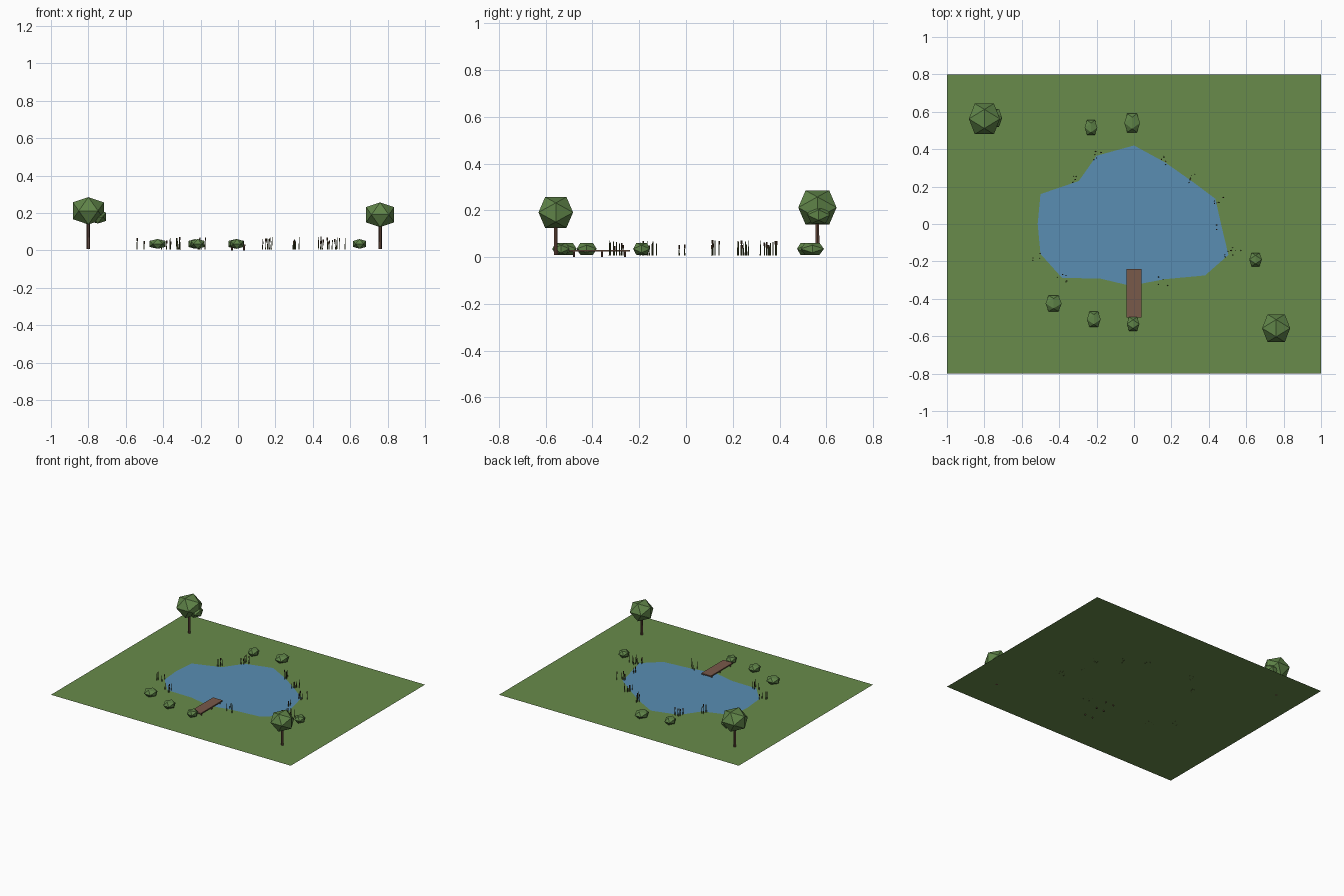
import bpy, bmesh, math, random
from mathutils import Vector

if "Cube" in bpy.data.objects:
    bpy.data.objects.remove(bpy.data.objects["Cube"])

random.seed(4)
GROUND_Z = 0.008


def material(name, rgb):
    m = bpy.data.materials.new(name)
    m.diffuse_color = (*rgb, 1)
    m.use_nodes = True
    m.node_tree.nodes["Principled BSDF"].inputs["Base Color"].default_value = m.diffuse_color
    return m


GRASS = material("grass green", (0.14, 0.26, 0.07))
WATER = material("water blue", (0.10, 0.27, 0.45))
LEAF = material("leaf green", (0.115, 0.23, 0.065))
BARK = material("bark brown", (0.12, 0.06, 0.04))
WOOD = material("dock wood", (0.19, 0.10, 0.068))
REED = material("reed olive", (0.085, 0.10, 0.03))
HEAD = material("reed head brown", (0.08, 0.04, 0.02))


def finish(name, bm, *mats):
    mesh = bpy.data.meshes.new(name)
    bm.to_mesh(mesh)
    bm.free()
    for m in mats:
        mesh.materials.append(m)
    obj = bpy.data.objects.new(name, mesh)
    bpy.context.collection.objects.link(obj)
    return obj


def flat_shape(name, points, z, mat):
    bm = bmesh.new()
    bm.faces.new([bm.verts.new((x, y, z)) for x, y in points])
    return finish(name, bm, mat)


def foliage(name, centre, half):
    """Icosahedron with edges aligned to the axes, stretched to the half sizes."""
    bm = bmesh.new()
    s = 2 / (1 + math.sqrt(5))
    for a in (-1, 1):
        for b in (-s, s):
            for p in ((a, 0, b), (0, b, a), (b, a, 0)):
                bm.verts.new([c + h * v for c, h, v in zip(centre, half, p)])
    bmesh.ops.convex_hull(bm, input=bm.verts[:])
    return finish(name, bm, LEAF)


def stem(bm, base, top, r1, r2, sides, index=0):
    """Tapered closed prism from base to top."""
    rings = []
    for p, r in ((base, r1), (top, r2)):
        rings.append([bm.verts.new((p[0] + r * math.cos(math.tau * i / sides),
                                    p[1] + r * math.sin(math.tau * i / sides), p[2]))
                      for i in range(sides)])
    lo, hi = rings
    faces = [bm.faces.new((lo[i], lo[(i + 1) % sides], hi[(i + 1) % sides], hi[i]))
             for i in range(sides)]
    faces += [bm.faces.new(lo[::-1]), bm.faces.new(hi)]
    for f in faces:
        f.material_index = index


# Ground and pond
flat_shape("ground", [(-1, -0.8), (1, -0.8), (1, 0.8), (-1, 0.8)], GROUND_Z, GRASS)
shore = [(0, 0.42), (-0.2, 0.365), (-0.295, 0.23), (-0.5, 0.16), (-0.515, 0),
         (-0.5, -0.16), (-0.385, -0.288), (-0.18, -0.292), (-0.02, -0.33),
         (0.165, -0.295), (0.38, -0.275), (0.505, -0.165), (0.47, -0.02),
         (0.435, 0.135), (0.315, 0.225), (0.165, 0.33)]
flat_shape("pond_water", shore, GROUND_Z + 0.003, WATER)

# Trees
for name, x, y, z, half in (("back_tree", -0.8, 0.562, 0.212, (0.083, 0.082, 0.073)),
                            ("front_tree", 0.76, -0.557, 0.191, (0.075, 0.074, 0.066))):
    bm = bmesh.new()
    stem(bm, (x, y, GROUND_Z), (x, y, z), 0.01, 0.008, 6)
    finish(name + "_trunk", bm, BARK)
    foliage(name + "_crown", (x, y, z), half)
foliage("back_tree_side_crown", (-0.75, 0.567, 0.18), (0.045, 0.049, 0.036))

# Bushes
for i, (x, y, hx, hy) in enumerate([(-0.01, 0.54, 0.042, 0.05), (-0.23, 0.515, 0.034, 0.04),
                                    (0.65, -0.19, 0.034, 0.036), (-0.43, -0.425, 0.043, 0.043),
                                    (-0.215, -0.51, 0.037, 0.042), (-0.005, -0.535, 0.034, 0.037)]):
    foliage(f"bush_{i + 1}", (x, y, 0.035), (hx, hy, 0.026))

# Dock deck
bm = bmesh.new()
bmesh.ops.create_cube(bm, size=1)
for v in bm.verts:
    v.co = Vector((0, -0.37, 0.027)) + v.co * Vector((0.08, 0.26, 0.008))
finish("dock_deck", bm, WOOD)

# Dock posts
bm = bmesh.new()
for x in (-0.032, 0.032):
    for y in (-0.48, -0.36, -0.26):
        stem(bm, (x, y, 0), (x, y, 0.025), 0.005, 0.005, 6)
finish("dock_posts", bm, BARK)

# Reed clumps around the shore
clumps = [(-0.2, 0.365, 5), (0.17, 0.34, 5), (0.315, 0.245, 6), (0.455, 0.135, 5),
          (0.465, -0.005, 2), (0.5, -0.16, 4), (0.55, -0.15, 4), (0.155, -0.305, 4),
          (-0.385, -0.29, 5), (-0.52, -0.175, 4), (-0.305, 0.235, 6)]
bm = bmesh.new()
for cx, cy, count in clumps:
    for _ in range(count):
        x, y = cx + random.uniform(-0.027, 0.027), cy + random.uniform(-0.027, 0.027)
        top = random.uniform(0.045, 0.072)
        lean = random.uniform(-0.004, 0.004)
        stem(bm, (x, y, GROUND_Z - 0.002), (x + lean, y, top), 0.0026, 0.0018, 5)
        if random.random() < 0.4:
            stem(bm, (x + lean, y, top - 0.014), (x + lean, y, top + 0.002), 0.0036, 0.0036, 5, 1)
finish("reeds", bm, REED, HEAD)
